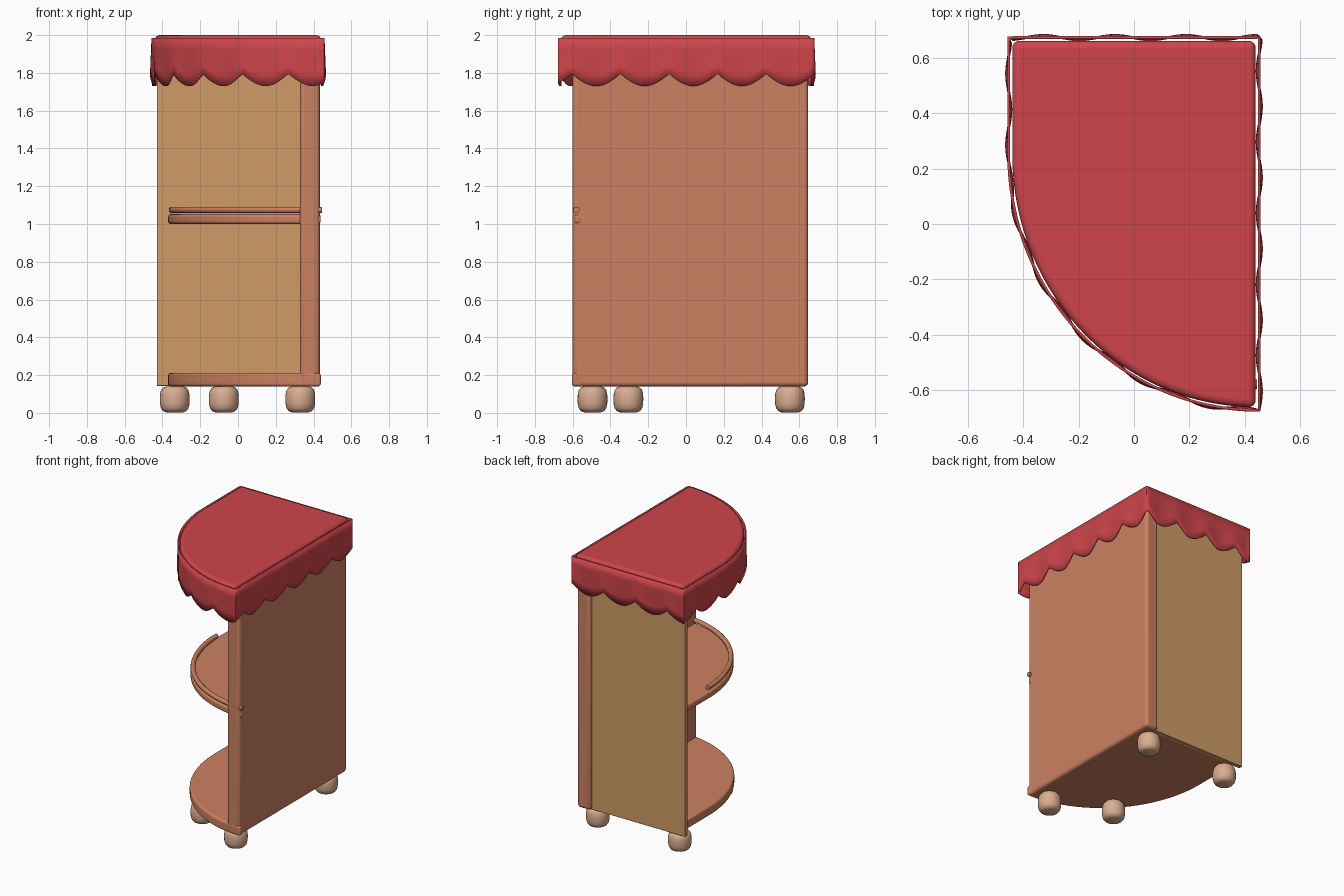
import bpy, bmesh, math
from mathutils import Vector

if "Cube" in bpy.data.objects:
    bpy.data.objects.remove(bpy.data.objects["Cube"])


def material(name, rgb):
    m = bpy.data.materials.new(name)
    m.diffuse_color = (*rgb, 1)
    m.use_nodes = True
    m.node_tree.nodes["Principled BSDF"].inputs["Base Color"].default_value = m.diffuse_color
    return m


RED = material("red canopy", (0.62, 0.06, 0.07))
ORANGE = material("orange wood", (0.60, 0.22, 0.12))
TAN = material("tan board", (0.62, 0.33, 0.13))
PALE = material("pale wood", (0.70, 0.42, 0.28))


def make(name, bm, mat, bevel=0, segments=4):
    bmesh.ops.recalc_face_normals(bm, faces=bm.faces)
    me = bpy.data.meshes.new(name)
    bm.to_mesh(me)
    bm.free()
    ob = bpy.data.objects.new(name, me)
    bpy.context.collection.objects.link(ob)
    me.materials.append(mat)
    if bevel:
        b = ob.modifiers.new("bevel", 'BEVEL')
        b.width, b.segments = bevel, segments
        b.limit_method, b.angle_limit = 'ANGLE', math.radians(35)
    bpy.ops.object.select_all(action='DESELECT')
    ob.select_set(True)
    bpy.context.view_layer.objects.active = ob
    bpy.ops.object.shade_smooth_by_angle(angle=math.radians(35))
    return ob


def prism(name, pts, z0, z1, mat, bevel):
    bm = bmesh.new()
    f = bm.faces.new([bm.verts.new((x, y, z0)) for x, y in pts])
    r = bmesh.ops.extrude_face_region(bm, geom=[f])
    vs = [v for v in r['geom'] if isinstance(v, bmesh.types.BMVert)]
    bmesh.ops.translate(bm, verts=vs, vec=(0, 0, z1 - z0))
    return make(name, bm, mat, bevel)


def box(name, x0, x1, y0, y1, z0, z1, mat, bevel):
    return prism(name, [(x0, y0), (x1, y0), (x1, y1), (x0, y1)], z0, z1, mat, bevel)


def arc(x_left, x_right, y_front, y_mid=0.25, n=40):
    """Quarter ellipse from the left side round to the front right tip."""
    a, b = x_right - x_left, y_mid - y_front
    return [(x_right - a * math.cos(t), y_mid - b * math.sin(t))
            for t in (math.pi / 2 * i / n for i in range(n + 1))]


# Upright boards
box("side_panel", 0.327, 0.433, -0.60, 0.647, 0.14, 1.95, ORANGE, 0.022)
box("back_panel", -0.43, 0.34, 0.595, 0.625, 0.143, 1.95, TAN, 0.003)

# Shelves, the front tip just breaks through the side panel
for name, front, z0, z1, bev in (("bottom_shelf", -0.605, 0.14, 0.212, 0.015),
                                 ("middle_shelf", -0.59, 1.0, 1.052, 0.015)):
    prism(name, arc(-0.37, 0.441, front) + [(0.41, -0.44), (0.41, 0.61), (-0.37, 0.61)],
          z0, z1, ORANGE, bev)

# Rail above the middle shelf
cu = bpy.data.curves.new("shelf_rail", 'CURVE')
cu.dimensions = '3D'
cu.bevel_depth, cu.bevel_resolution, cu.use_fill_caps = 0.017, 3, True
path = arc(-0.35, 0.445, -0.58)
sp = cu.splines.new('POLY')
sp.points.add(len(path) - 1)
for p, (x, y) in zip(sp.points, path):
    p.co = (x, y, 1.075, 1)
sp.use_smooth = True
cu.materials.append(ORANGE)
bpy.context.collection.objects.link(bpy.data.objects.new("shelf_rail", cu))

# Canopy top
prism("canopy_top", arc(-0.44, 0.44, -0.662) + [(0.44, 0.662), (-0.44, 0.662)],
      1.92, 2.0, RED, 0.025)

# Scalloped canopy skirt: follow the outline, wavy at the hem
X, Y = 0.453, 0.674
loop = [(X, -Y), (X, Y), (-X, Y)] + arc(-X, X, -Y, n=80)
loop = [Vector(p) for p in loop]
dist = [0]
for p, q in zip(loop, loop[1:]):
    dist.append(dist[-1] + (q - p).length)
total, WAVES, START = dist[-1], 16, 0.07


def along(s):
    for i in range(len(loop) - 1):
        if s <= dist[i + 1] + 1e-9:
            d = (loop[i + 1] - loop[i]).normalized()
            return loop[i] + d * (s - dist[i]), Vector((d.y, -d.x))


stations = {round((START + total * k / (WAVES * 14)) % total, 5) for k in range(WAVES * 14)}
stations = sorted([s for s in stations if min(abs(s - c) for c in (0, dist[1], dist[2], total)) > 0.004]
                  + [0, dist[1], dist[2]])
bm = bmesh.new()
columns = []
for s in stations:
    p, n = along(s)
    u = (s - START) / total * WAVES
    hem = 1.73 + 0.065 * (1 - abs(math.sin(math.pi * u)))
    wave = 0.008 * math.cos(2 * math.pi * u)
    if s in (0, dist[1], dist[2]):
        wave = 0
    col = []
    for k in range(5):
        t = k / 4
        q = p + n * wave * t
        col.append(bm.verts.new((q.x, q.y, 1.985 + (hem - 1.985) * t)))
    columns.append(col)
for c, d in zip(columns, columns[1:] + columns[:1]):
    for k in range(4):
        bm.faces.new((c[k], c[k + 1], d[k + 1], d[k]))
skirt = make("canopy_skirt", bm, RED)
sol = skirt.modifiers.new("thickness", 'SOLIDIFY')
sol.thickness, sol.offset = 0.01, 0

# Rounded feet
profile = [(0, 0.004), (0.045, 0.005), (0.062, 0.012), (0.073, 0.027), (0.078, 0.05), (0.079, 0.075),
           (0.078, 0.10), (0.073, 0.122), (0.062, 0.136), (0.045, 0.142), (0, 0.143)]
for name, x, y in (("front_right_foot", 0.33, -0.495), ("front_left_foot", -0.075, -0.305),
                   ("back_right_foot", 0.33, 0.55), ("back_left_foot", -0.335, 0.55)):
    bm = bmesh.new()
    vs = [bm.verts.new((r, 0, z)) for r, z in profile]
    es = [bm.edges.new(e) for e in zip(vs, vs[1:])]
    bmesh.ops.spin(bm, geom=vs + es, cent=(0, 0, 0), axis=(0, 0, 1), angle=2 * math.pi, steps=28)
    bmesh.ops.remove_doubles(bm, verts=bm.verts, dist=1e-4)
    bmesh.ops.translate(bm, verts=bm.verts, vec=(x, y, -0.002))
    make(name, bm, PALE)
